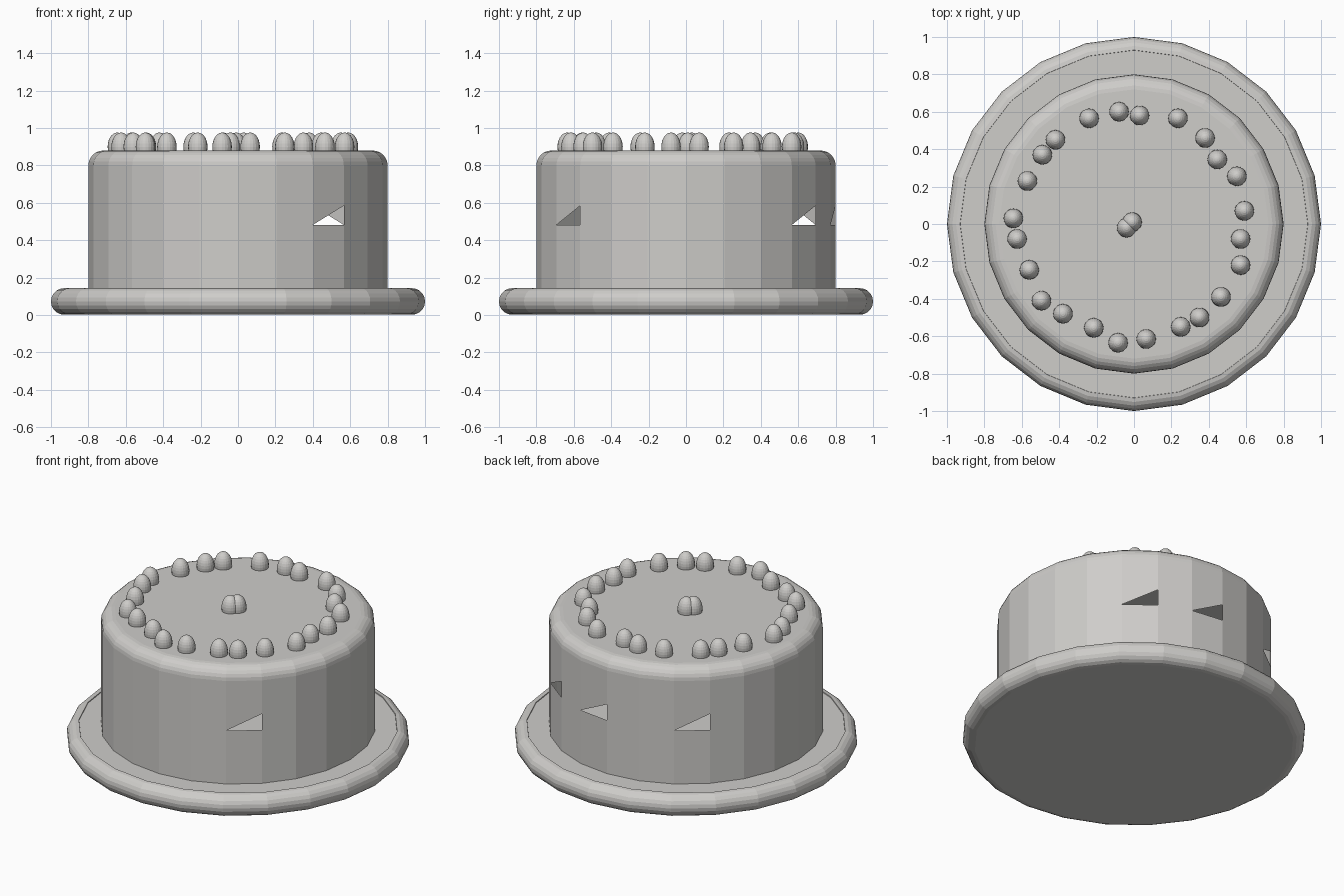
import bpy, bmesh, math

if "Cube" in bpy.data.objects:
    bpy.data.objects.remove(bpy.data.objects["Cube"])

SIDES = 24
grey = bpy.data.materials.new("light_grey")
grey.diffuse_color = (0.62, 0.61, 0.59, 1)
grey.use_nodes = True
grey.node_tree.nodes["Principled BSDF"].inputs["Base Color"].default_value = grey.diffuse_color


def finish(name, bm):
    mesh = bpy.data.meshes.new(name)
    bm.to_mesh(mesh)
    bm.free()
    mesh.materials.append(grey)
    obj = bpy.data.objects.new(name, mesh)
    bpy.context.collection.objects.link(obj)
    return obj


def lathe(name, profile, cap_start, cap_end, holes=(), hole_row=-1):
    """Spin an (r, z) profile; half of each listed quad in hole_row is left out."""
    bm = bmesh.new()
    rings = []
    for r, z in profile:
        ring = []
        for i in range(SIDES):
            a = math.tau * i / SIDES
            ring.append(bm.verts.new((r * math.cos(a), r * math.sin(a), z)))
        rings.append(ring)
    for row, (lo, hi) in enumerate(zip(rings, rings[1:])):
        for i in range(SIDES):
            j = (i + 1) % SIDES
            if row == hole_row and i in holes:
                bm.faces.new((lo[i], hi[j], hi[i]))
            else:
                bm.faces.new((lo[i], lo[j], hi[j], hi[i]))
    if cap_start:
        bm.faces.new(rings[0][::-1])
    if cap_end:
        bm.faces.new(rings[-1])
    return finish(name, bm)


# plate with a fully rounded rim
rim = []
for k in range(11):
    t = math.radians(-90 + 18 * k)
    rim.append((0.93 + 0.07 * math.cos(t), 0.073 + 0.071 * math.sin(t)))
lathe("plate", rim + [(0.929, 0.139)], True, True)

# cake body with rounded top edge and four triangular openings in the side
body = [(0.8, 0.12), (0.8, 0.482), (0.8, 0.585), (0.8, 0.80)]
for k in range(1, 7):
    t = math.radians(15 * k)
    body.append((0.72 + 0.08 * math.cos(t), 0.80 + 0.08 * math.sin(t)))
lathe("cake", body, False, True, holes=(3, 5, 8, 20), hole_row=1)

# cream dollops: an uneven ring and a pair in the middle
spots = [(-.08, .60), (.03, .58), (.235, .565), (.38, .46), (.445, .345), (.55, .255),
         (.59, .07), (.57, -.08), (.57, -.22), (.465, -.39), (.35, -.50), (.25, -.55),
         (.065, -.615), (-.085, -.635), (-.215, -.555), (-.38, -.48), (-.495, -.41),
         (-.56, -.245), (-.625, -.08), (-.645, .03), (-.57, .23), (-.49, .37),
         (-.42, .45), (-.24, .565), (-.04, -.02), (-.01, .01)]
for n, (x, y) in enumerate(spots):
    bm = bmesh.new()
    bmesh.ops.create_uvsphere(bm, u_segments=20, v_segments=14, radius=1)
    bmesh.ops.scale(bm, vec=(0.052, 0.052, 0.076), verts=bm.verts)
    bmesh.ops.translate(bm, vec=(x, y, 0.90), verts=bm.verts)
    finish(f"cream_dollop_{n + 1}", bm)
